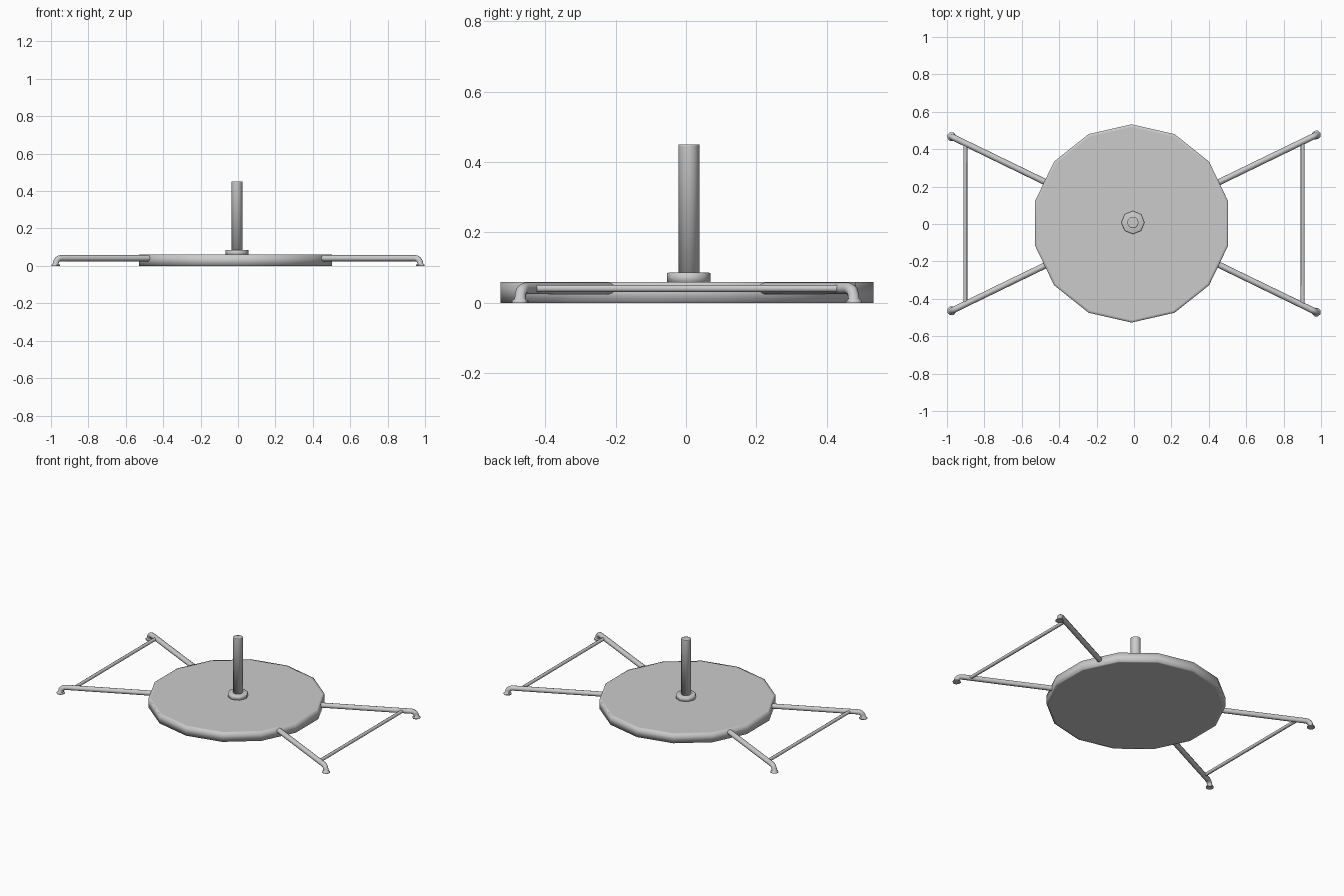
import bpy, bmesh
from math import sin, cos, pi
from mathutils import Vector

if "Cube" in bpy.data.objects:
    bpy.data.objects.remove(bpy.data.objects["Cube"])


def lathe(name, centre, rings, sides):
    """Closed turned solid from (radius, z) rings, first corner towards +y."""
    bm = bmesh.new()
    loops = []
    for r, z in rings:
        loops.append([bm.verts.new((centre[0] + r * sin(2 * pi * i / sides),
                                    centre[1] + r * cos(2 * pi * i / sides), z))
                      for i in range(sides)])
    for a, b in zip(loops, loops[1:]):
        for i in range(sides):
            j = (i + 1) % sides
            bm.faces.new((a[i], a[j], b[j], b[i]))
    bm.faces.new(loops[0])
    bm.faces.new(loops[-1])
    bmesh.ops.recalc_face_normals(bm, faces=bm.faces)
    for f in bm.faces:
        f.smooth = True
    me = bpy.data.meshes.new(name)
    bm.to_mesh(me)
    bm.free()
    ob = bpy.data.objects.new(name, me)
    bpy.context.collection.objects.link(ob)
    return ob


def tube(name, points, radius):
    """Round bar along (position, radius factor) points, converted to a mesh."""
    cu = bpy.data.curves.new(name, 'CURVE')
    cu.dimensions = '3D'
    cu.bevel_depth = radius
    cu.bevel_resolution = 2
    cu.use_fill_caps = True
    sp = cu.splines.new('POLY')
    sp.points.add(len(points) - 1)
    for p, (co, f) in zip(sp.points, points):
        p.co = (*co, 1)
        p.radius = f
    ob = bpy.data.objects.new(name, cu)
    bpy.context.collection.objects.link(ob)
    bpy.ops.object.select_all(action='DESELECT')
    ob.select_set(True)
    bpy.context.view_layer.objects.active = ob
    bpy.ops.object.convert(target='MESH')
    bpy.ops.object.shade_smooth_by_angle(angle=0.9)
    return ob


# Base plate: heavy 14-sided disc
lathe("base_disc", (-0.013, 0.003),
      [(0.515, 0), (0.53, 0), (0.53, 0.06), (0.515, 0.06)], 14)

# Central post with its collar
post = (-0.006, 0.008)
lathe("post_collar", post, [(0.062, 0.055), (0.062, 0.084), (0.056, 0.086)], 8)
lathe("centre_post", post, [(0.03, 0.06), (0.03, 0.445), (0.03, 0.45), (0.025, 0.45)], 12)

# Splayed legs bending down to flared feet, with a cross bar on each side
LEG_Z, BEND = 0.041, 0.03
for side, sx, ys in (("right", 1, (0.476, -0.471)), ("left", -1, (0.467, -0.464))):
    bar_ends = []
    for end, y in zip(("back", "front"), ys):
        foot = Vector((sx * 0.975, y, 0))
        inward = Vector((-sx, -0.485 if y > 0 else 0.485, 0)).normalized()
        pts = [(foot + inward * 0.64 + Vector((0, 0, LEG_Z)), 1)]
        for k in range(5):
            a = pi / 2 * k / 4
            pts.append((foot + inward * BEND * (1 - sin(a))
                        + Vector((0, 0, LEG_Z - BEND * (1 - cos(a)))), 1))
        pts.append((foot + Vector((0, 0, 0.006)), 1.5))
        pts.append((foot, 1.5))
        tube(f"{end}_{side}_leg", pts, 0.0165)
        t = 0.073 / abs(inward.x)
        bar_ends.append((foot + inward * t + Vector((0, 0, LEG_Z)), 1))
    tube(f"{side}_cross_bar", bar_ends, 0.0105)
